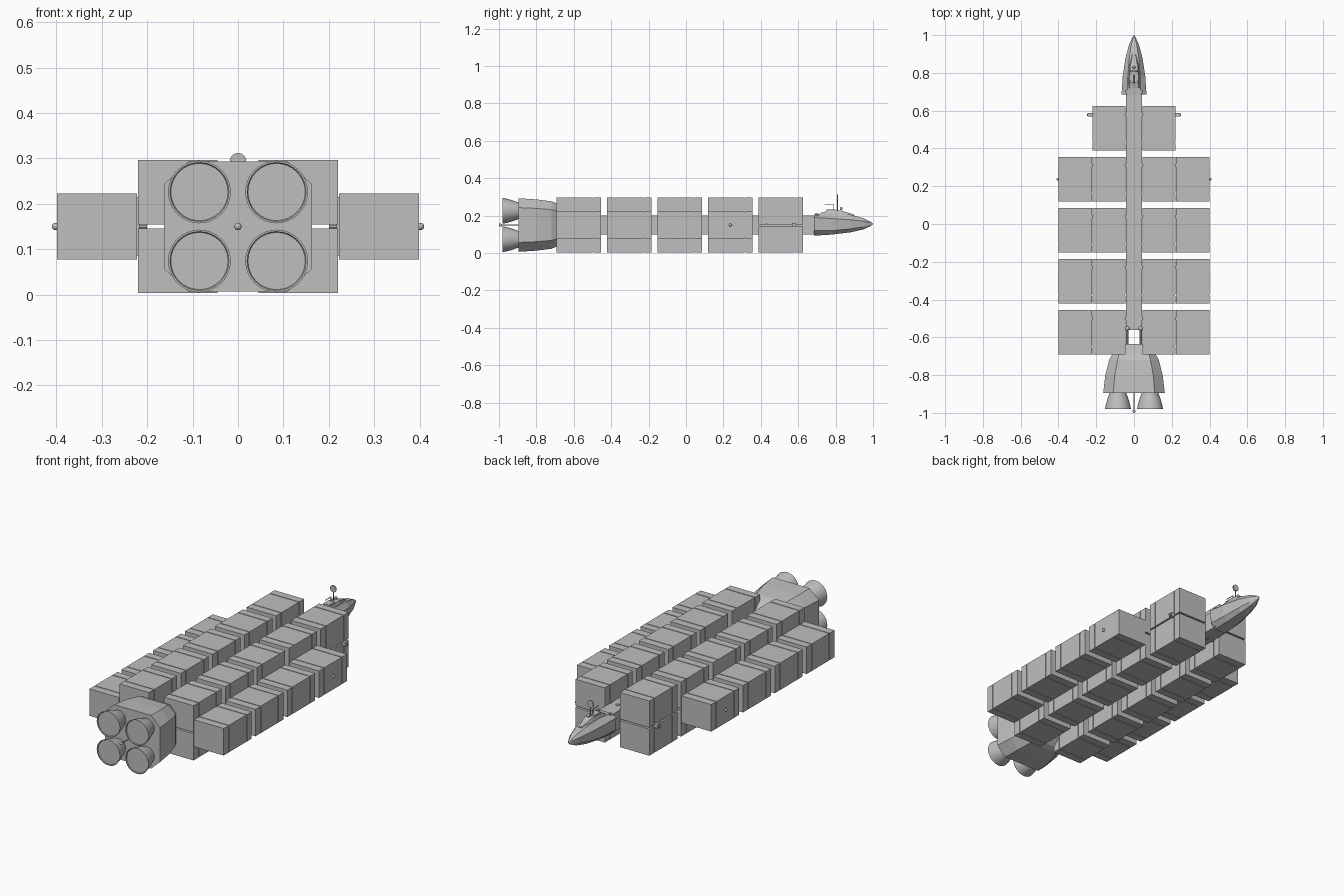
import bpy, bmesh, math
from mathutils import Vector, Matrix

cube = bpy.data.objects.get("Cube")
if cube:
    bpy.data.objects.remove(cube, do_unlink=True)

hull_grey = bpy.data.materials.new("hull grey")
hull_grey.use_nodes = True
GREY = (0.52, 0.52, 0.52, 1)
hull_grey.diffuse_color = GREY
hull_grey.node_tree.nodes["Principled BSDF"].inputs["Base Color"].default_value = GREY


def finish(name, bm, smooth=False):
    bmesh.ops.recalc_face_normals(bm, faces=bm.faces)
    mesh = bpy.data.meshes.new(name)
    bm.to_mesh(mesh)
    bm.free()
    obj = bpy.data.objects.new(name, mesh)
    bpy.context.collection.objects.link(obj)
    mesh.materials.append(hull_grey)
    if smooth:
        bpy.ops.object.select_all(action='DESELECT')
        obj.select_set(True)
        bpy.context.view_layer.objects.active = obj
        bpy.ops.object.shade_smooth_by_angle(angle=math.radians(35))
    return obj


def add_box(bm, center, size):
    mat = Matrix.Translation(center) @ Matrix.Diagonal((*size, 1))
    bmesh.ops.create_cube(bm, size=1, matrix=mat)


def box(name, center, size):
    bm = bmesh.new()
    add_box(bm, center, size)
    return finish(name, bm)


def ball(name, center, radius):
    bm = bmesh.new()
    bmesh.ops.create_uvsphere(bm, u_segments=16, v_segments=10, radius=radius,
                              matrix=Matrix.Translation(center))
    return finish(name, bm, True)


def rod(name, start, end, radius, segments=10):
    start, end = Vector(start), Vector(end)
    axis = end - start
    mat = Matrix.Translation((start + end) / 2) @ axis.to_track_quat('Z', 'Y').to_matrix().to_4x4()
    bm = bmesh.new()
    bmesh.ops.create_cone(bm, cap_ends=True, segments=segments, radius1=radius,
                          radius2=radius, depth=axis.length, matrix=mat)
    return finish(name, bm, True)


def loft(name, rings, smooth=False):
    """Skin a row of equal-length point rings and close both ends."""
    bm = bmesh.new()
    rows = [[bm.verts.new(p) for p in ring] for ring in rings]
    for a, b in zip(rows, rows[1:]):
        for i in range(len(a)):
            j = (i + 1) % len(a)
            bm.faces.new((a[i], a[j], b[j], b[i]))
    bm.faces.new(rows[0])
    bm.faces.new(rows[-1])
    return finish(name, bm, smooth)


# Cargo containers: a core with three raised panels
MID = 0.15
BAYS = [0.507 - 0.27 * i for i in range(5)]
LENGTH = 0.237


def container(name, x, y, z, w, h):
    bm = bmesh.new()
    add_box(bm, (x, y, z), (w - 0.006, LENGTH - 0.002, h - 0.006))
    for offset, part in ((-0.098, 0.041), (0, 0.147), (0.098, 0.041)):
        add_box(bm, (x, y + offset, z), (w, part, h))
    return finish(name, bm)


for i, y in enumerate(BAYS):
    for side, word in ((1, "left"), (-1, "right")):
        for z, level in ((0.0745, "lower"), (0.2255, "upper")):
            container(f"{level}_{word}_container_{i + 1}", side * 0.1325, y, z, 0.175, 0.143)
        if i:
            container(f"outer_{word}_container_{i + 1}", side * 0.311, y, MID, 0.176, 0.145)
        # clamps joining containers to the spine and to each other
        box(f"{word}_inner_clamp_{i + 1}", (side * 0.043, y + 0.073, MID), (0.012, 0.016, 0.11))
        if i:
            box(f"{word}_outer_clamp_{i + 1}", (side * 0.2215, y + 0.073, MID), (0.01, 0.014, 0.13))
    box(f"spine_hatch_{i + 1}", (0, y + 0.073, MID), (0.016, 0.016, 0.108))

# Central spine
box("spine", (0, 0.07, MID), (0.084, 1.26, 0.10))

# Engine block with chamfered section, narrowing forward into a neck


def chamfered(y, w, h, cx, cz):
    quarter = [(w, h - cz), (w - cx, h)]
    pts = quarter + [(-x, z) for x, z in reversed(quarter)]
    pts += [(-x, -z) for x, z in pts]
    return [(x, y, MID + z) for x, z in pts]


loft("engine_block", [
    chamfered(-0.895, 0.163, 0.143, 0.053, 0.05),
    chamfered(-0.80, 0.152, 0.137, 0.05, 0.048),
    chamfered(-0.72, 0.132, 0.127, 0.045, 0.045),
    chamfered(-0.69, 0.115, 0.115, 0.035, 0.04),
    chamfered(-0.635, 0.05, 0.06, 0.012, 0.015)])
for side, word in ((1, "left"), (-1, "right")):
    rod(f"{word}_engine_strut", (side * 0.036, -0.65, MID), (side * 0.036, -0.54, MID), 0.006)
    ball(f"{word}_strut_joint", (side * 0.036, -0.553, 0.2), 0.012)


# Engine bells, rounded out toward the rear and closed with a shallow recess
def circle(x, z, y, r, n=32):
    return [(x + r * math.cos(math.tau * k / n), y, z + r * math.sin(math.tau * k / n))
            for k in range(n)]


for side, word in ((1, "left"), (-1, "right")):
    for z, level in ((0.074, "lower"), (0.226, "upper")):
        profile = [(-0.88, 0.04), (-0.90, 0.046), (-0.93, 0.057), (-0.96, 0.065),
                   (-0.98, 0.069), (-0.98, 0.065), (-0.976, 0.063)]
        loft(f"{level}_{word}_nozzle",
             [circle(side * 0.085, z, y, r) for y, r in profile], True)

# Tail light on its mast
rod("tail_mast", (0, -0.89, MID), (0, -0.99, MID), 0.003)
ball("tail_light", (0, -0.992, MID), 0.008)


# Command ship: faceted hull, tapering to a point
def hull_ring(y, w, top, chine, low, bottom):
    half = [(w * 0.55, top), (w, chine), (w * 0.9, low), (w * 0.5, bottom)]
    pts = half + [(-x, z) for x, z in reversed(half)]
    return [(x, y, z) for x, z in pts]


loft("command_hull", [
    hull_ring(0.685, 0.066, 0.205, 0.19, 0.12, 0.093),
    hull_ring(0.78, 0.06, 0.215, 0.185, 0.12, 0.099),
    hull_ring(0.88, 0.045, 0.205, 0.178, 0.13, 0.111),
    hull_ring(0.95, 0.026, 0.186, 0.17, 0.14, 0.127),
    hull_ring(0.985, 0.01, 0.169, 0.163, 0.15, 0.143),
    hull_ring(1.0, 0.001, 0.158, 0.157, 0.156, 0.155)])


def deck_ring(y, w, top):
    return [(-w, y, 0.19), (w, y, 0.19), (w * 0.6, y, top), (-w * 0.6, y, top)]


loft("command_deck", [deck_ring(0.72, 0.04, 0.215), deck_ring(0.76, 0.04, 0.225),
                      deck_ring(0.83, 0.034, 0.228), deck_ring(0.90, 0.012, 0.205)])
box("deck_hatch", (0, 0.775, 0.228), (0.036, 0.05, 0.01))

# Dish, antenna and sensors on the deck
rod("dish_mast", (0, 0.81, 0.225), (0, 0.81, 0.29), 0.003)
rod("dish", (0, 0.806, 0.294), (0, 0.813, 0.294), 0.018, 20)
rod("antenna_post", (0, 0.79, 0.225), (0, 0.79, 0.258), 0.002)
rod("antenna", (0, 0.74, 0.258), (0, 0.79, 0.258), 0.002)
ball("deck_sensor", (0, 0.83, 0.238), 0.008)

# Side lights and forward thruster arms
for side, word in ((1, "left"), (-1, "right")):
    ball(f"{word}_side_light", (side * 0.402, 0.237, MID), 0.008)
    rod(f"{word}_thruster_arm", (side * 0.2, 0.578, MID), (side * 0.25, 0.578, MID), 0.007)
    box(f"{word}_thruster", (side * 0.232, 0.578, MID), (0.022, 0.02, 0.02))
    rod(f"{word}_hull_joint", (side * 0.036, 0.70, 0.15), (side * 0.036, 0.70, 0.212), 0.009)
